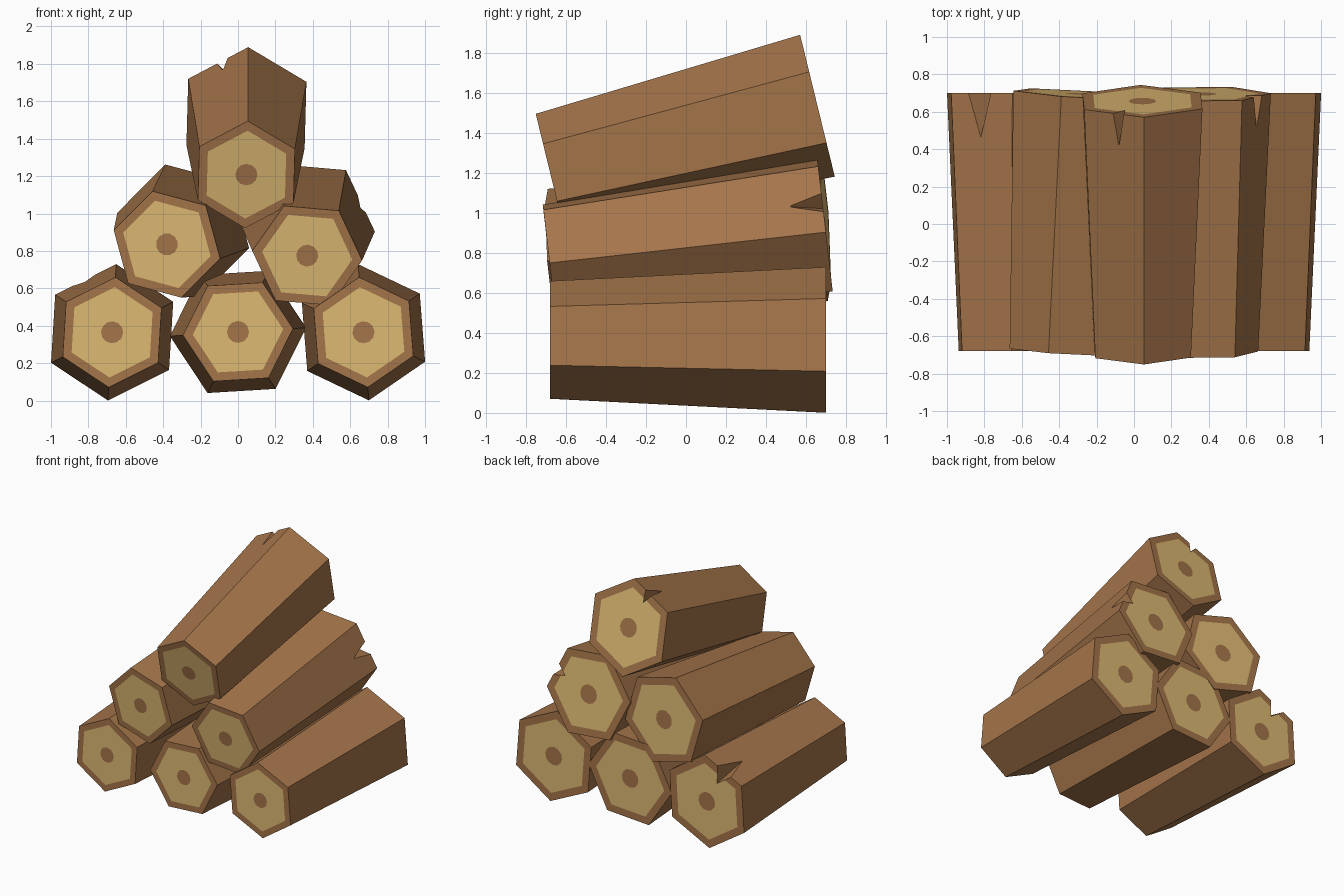
import bpy, bmesh
from math import cos, sin, pi, radians
from mathutils import Vector

if "Cube" in bpy.data.objects:
    bpy.data.objects.remove(bpy.data.objects["Cube"])


def material(name, rgb):
    m = bpy.data.materials.new(name)
    m.diffuse_color = (*rgb, 1)
    m.use_nodes = True
    m.node_tree.nodes["Principled BSDF"].inputs["Base Color"].default_value = m.diffuse_color
    return m


BARK = material("brown_bark", (0.376, 0.178, 0.069))
WOOD = material("pale_cut_wood", (0.730, 0.491, 0.171))

R_FRONT, R_BACK = 0.295, 0.365
APOTHEM = cos(pi / 6)


def frame(front, back):
    """Axis, sideways and upward directions of a log."""
    d = (back - front).normalized()
    x = d.cross(Vector((0, 0, 1))).normalized()
    return d, x, x.cross(d)


def new_object(name, bm, mats):
    bmesh.ops.recalc_face_normals(bm, faces=bm.faces)
    me = bpy.data.meshes.new(name)
    bm.to_mesh(me)
    bm.free()
    for m in mats:
        me.materials.append(m)
    ob = bpy.data.objects.new(name, me)
    bpy.context.collection.objects.link(ob)
    return ob


def make_log(name, front, back, phase, notch=None):
    front, back = Vector(front), Vector(back)
    d, x, z = frame(front, back)
    bm = bmesh.new()

    # rings of 12 points: hexagon corners and edge middles, or a round core
    def ring(centre, r, round_core=False):
        pts = []
        for i in range(12):
            a = radians(phase + 30 * i)
            rr = r if (i % 2 == 0 or round_core) else r * APOTHEM
            pts.append(bm.verts.new(centre + x * rr * cos(a) + z * rr * sin(a)))
        return pts

    rings = [ring(front, R_FRONT * 0.2, True), ring(front, R_FRONT * 0.82), ring(front, R_FRONT),
             ring(back, R_BACK), ring(back, R_BACK * 0.82), ring(back, R_BACK * 0.2, True)]
    bm.faces.new(rings[0])
    bm.faces.new(rings[-1])
    for k in range(5):
        for i in range(12):
            j = (i + 1) % 12
            f = bm.faces.new((rings[k][i], rings[k][j], rings[k + 1][j], rings[k + 1][i]))
            f.material_index = 1 if k in (0, 4) else 0   # pale wood between core and bark
    log = new_object(name, bm, (BARK, WOOD))

    # splintered wedge chopped out of the back end
    if notch:
        angle, width, depth, length = notch
        a = radians(angle)
        out = x * cos(a) + z * sin(a)
        side = z * cos(a) - x * sin(a)
        ap = R_BACK * APOTHEM
        end = back + d * 0.01
        bm = bmesh.new()
        for p in (end + out * (ap - depth),
                  end + out * (ap + 0.02) + side * width / 2,
                  end + out * (ap + 0.02) - side * width / 2,
                  back - d * length + out * (ap - 0.008)):
            bm.verts.new(p)
        bmesh.ops.convex_hull(bm, input=bm.verts)
        cutter = new_object("notch_cutter", bm, (BARK,))
        cutter.hide_render = True
        mod = log.modifiers.new("notch", 'BOOLEAN')
        mod.operation = 'DIFFERENCE'
        mod.solver = 'EXACT'
        mod.object = cutter
        bpy.context.view_layer.objects.active = log
        bpy.ops.object.modifier_apply(modifier=mod.name)
        bpy.data.objects.remove(cutter)


# bottom row
make_log("bottom_left_log", (-0.673, -0.68, 0.365), (-0.673, 0.70, 0.365), 26.5, (118.5, 0.16, 0.13, 0.24))
make_log("bottom_middle_log", (0, -0.68, 0.367), (0, 0.70, 0.367), 3.5)
make_log("bottom_right_log", (0.671, -0.68, 0.365), (0.671, 0.70, 0.365), 34.5)
# middle row
make_log("middle_left_log", (-0.38, -0.68, 0.835), (-0.293, 0.695, 0.91), 45)
make_log("middle_right_log", (0.37, -0.685, 0.775), (0.368, 0.695, 0.935), 55, (22, 0.13, 0.09, 0.17))
# top log, tilted up at the back
make_log("top_log", (0.045, -0.681, 1.208), (0.045, 0.657, 1.535), 28.5, (114, 0.08, 0.09, 0.18))
